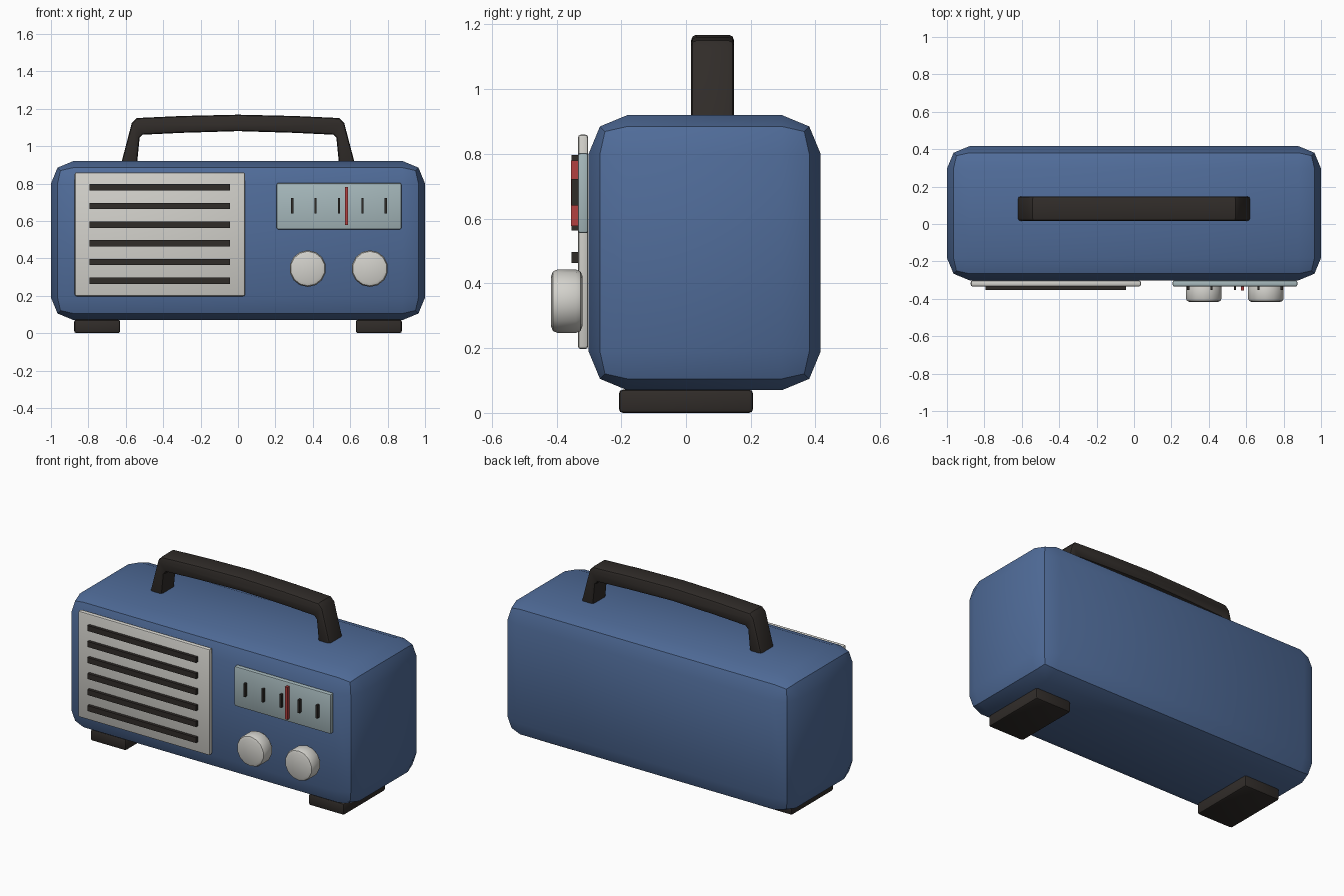
import bpy, bmesh, math

if "Cube" in bpy.data.objects:
    bpy.data.objects.remove(bpy.data.objects["Cube"])

def material(name, rgb):
    m = bpy.data.materials.new(name)
    m.diffuse_color = (*rgb, 1)
    m.use_nodes = True
    m.node_tree.nodes["Principled BSDF"].inputs["Base Color"].default_value = m.diffuse_color
    return m

BLUE = material("blue_shell", (0.08, 0.15, 0.32))
DARK = material("dark_rubber", (0.03, 0.025, 0.022))
CREAM = material("cream", (0.65, 0.64, 0.60))
GLASS = material("pale_dial", (0.38, 0.48, 0.50))
RED = material("red", (0.45, 0.05, 0.05))

def finish(ob, name, mat, bevel=0, segments=2):
    ob.name = name
    ob.data.materials.append(mat)
    if bevel:
        b = ob.modifiers.new("bevel", 'BEVEL')
        b.width, b.segments = bevel, segments
        b.limit_method, b.angle_limit = 'ANGLE', math.radians(28)
        bpy.context.view_layer.objects.active = ob
        ob.select_set(True)
        bpy.ops.object.modifier_apply(modifier=b.name)
    bpy.ops.object.select_all(action='DESELECT')
    bpy.context.view_layer.objects.active = ob
    ob.select_set(True)
    bpy.ops.object.shade_smooth_by_angle(angle=math.radians(30))
    return ob

def box(name, x, y, z, mat, bevel=0, segments=2):
    """Box from (min, max) ranges."""
    bpy.ops.mesh.primitive_cube_add(size=1)
    ob = bpy.context.object
    for v in ob.data.vertices:
        v.co = [r[0] + (c + 0.5) * (r[1] - r[0]) for c, r in zip(v.co, (x, y, z))]
    return finish(ob, name, mat, bevel, segments)

# Cabinet with a wide two-step bevel
box("cabinet", (-1, 1), (-0.301, 0.416), (0.07, 0.92), BLUE, 0.12)

# Speaker panel and its slots
box("speaker_panel", (-0.873, 0.037), (-0.334, -0.302), (0.197, 0.86), CREAM, 0.01)
for i in range(6):
    z = 0.28 + 0.1 * i
    box(f"speaker_slot_{i}", (-0.793, -0.043), (-0.353, -0.325), (z - 0.017, z + 0.017), DARK)

# Tuning dial with ticks and needle
box("dial_plate", (0.207, 0.873), (-0.334, -0.302), (0.555, 0.803), GLASS, 0.008)
for i in range(5):
    x = 0.29 + 0.125 * i
    box(f"dial_tick_{i}", (x - 0.006, x + 0.006), (-0.353, -0.325), (0.64, 0.722), DARK)
box("dial_needle", (0.573, 0.589), (-0.355, -0.325), (0.578, 0.78), RED)

# Knobs
for i, x in enumerate((0.373, 0.705)):
    bpy.ops.mesh.primitive_cylinder_add(vertices=14, radius=0.098, depth=0.097,
        location=(x, -0.3685, 0.345), rotation=(math.pi / 2, 0, 0))
    ob = bpy.context.object
    b = ob.modifiers.new("rim", 'BEVEL')
    b.width, b.segments = 0.02, 2
    b.limit_method, b.angle_limit = 'ANGLE', math.radians(40)
    bpy.ops.object.modifier_apply(modifier=b.name)
    finish(ob, f"knob_{i}", CREAM)

# Feet
for side, name in ((-1, "left_foot"), (1, "right_foot")):
    box(name, sorted((side * 0.63, side * 0.876)), (-0.207, 0.207), (0, 0.072), DARK, 0.012)

# Carrying handle: arched outline extruded in depth
half = [(0.625, 0.905), (0.568, 1.123), (0.542, 1.15), (0.3, 1.161), (0, 1.168)]
inner = [(0, 1.08), (0.3, 1.071), (0.51, 1.061), (0.526, 1.045), (0.54, 0.905)]
outline = (half + [(-x, z) for x, z in half[-2::-1]]
           + [(-x, z) for x, z in inner[::-1]] + inner[1:])
bm = bmesh.new()
face = bm.faces.new([bm.verts.new((x, 0.016, z)) for x, z in outline])
ext = bmesh.ops.extrude_face_region(bm, geom=[face])
bmesh.ops.translate(bm, vec=(0, 0.132, 0),
                    verts=[g for g in ext["geom"] if isinstance(g, bmesh.types.BMVert)])
rims = [e for e in bm.edges if abs(e.verts[0].co.y - e.verts[1].co.y) < 1e-4]
bmesh.ops.recalc_face_normals(bm, faces=bm.faces)
bmesh.ops.bevel(bm, geom=rims, offset=0.016, segments=2, profile=0.5, affect='EDGES')
bmesh.ops.recalc_face_normals(bm, faces=bm.faces)
mesh = bpy.data.meshes.new("handle")
bm.to_mesh(mesh)
bm.free()
handle = bpy.data.objects.new("handle", mesh)
bpy.context.collection.objects.link(handle)
finish(handle, "handle", DARK)
